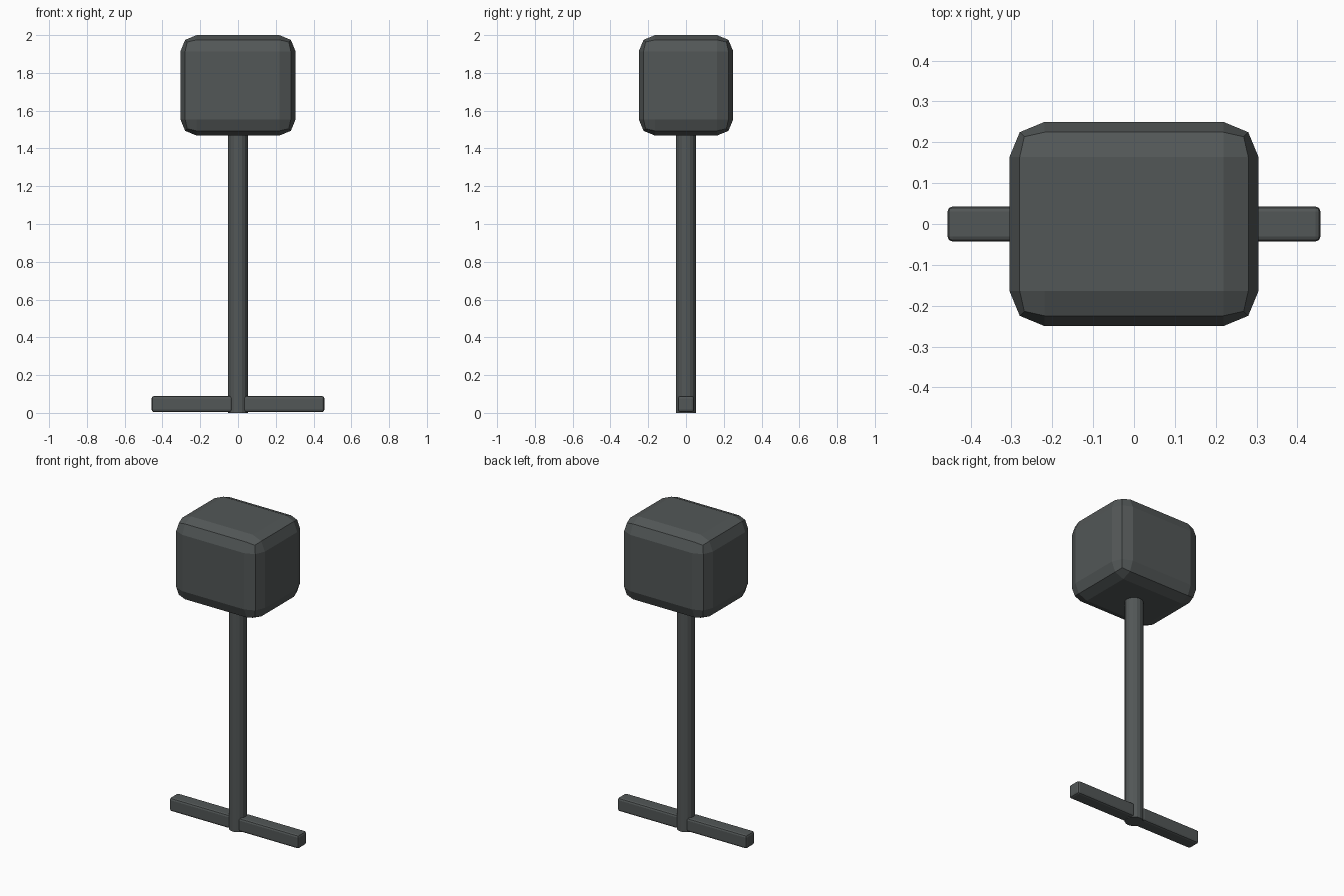
import bpy
import bmesh
from mathutils import Matrix, Vector

cube = bpy.data.objects.get("Cube")
if cube:
    bpy.data.objects.remove(cube, do_unlink=True)

# Single dark grey finish
grey = bpy.data.materials.new("dark_grey")
grey.use_nodes = True
colour = (0.085, 0.095, 0.095, 1)
grey.diffuse_color = colour
grey.node_tree.nodes["Principled BSDF"].inputs["Base Color"].default_value = colour


def add_object(name, bm):
    mesh = bpy.data.meshes.new(name)
    bm.to_mesh(mesh)
    bm.free()
    mesh.materials.append(grey)
    obj = bpy.data.objects.new(name, mesh)
    bpy.context.collection.objects.link(obj)
    return obj


def rounded_box(name, low, high, bevel, segments):
    low, high = Vector(low), Vector(high)
    bm = bmesh.new()
    bmesh.ops.create_cube(bm, size=1)
    bmesh.ops.transform(bm, verts=bm.verts, matrix=Matrix.Translation((low + high) / 2)
                        @ Matrix.Diagonal((high - low).to_4d()))
    bmesh.ops.bevel(bm, geom=bm.edges[:], offset=bevel, segments=segments,
                    profile=0.5, affect='EDGES')
    return add_object(name, bm)


# Chunky head on top
rounded_box("head", (-0.305, -0.25, 1.468), (0.305, 0.25, 2), 0.086, 2)

# Upright pole, running slightly into the head
bm = bmesh.new()
bmesh.ops.create_cone(bm, cap_ends=True, segments=16, radius1=0.054, radius2=0.054,
                      depth=1.5, matrix=Matrix.Translation((0, 0, 0.75)))
add_object("pole", bm)

# Foot bars, one each side
for side, start, end in (("right", -0.457, -0.03), ("left", 0.03, 0.457)):
    rounded_box(side + "_foot_bar", (start, -0.043, 0.004), (end, 0.043, 0.09), 0.013, 2)
